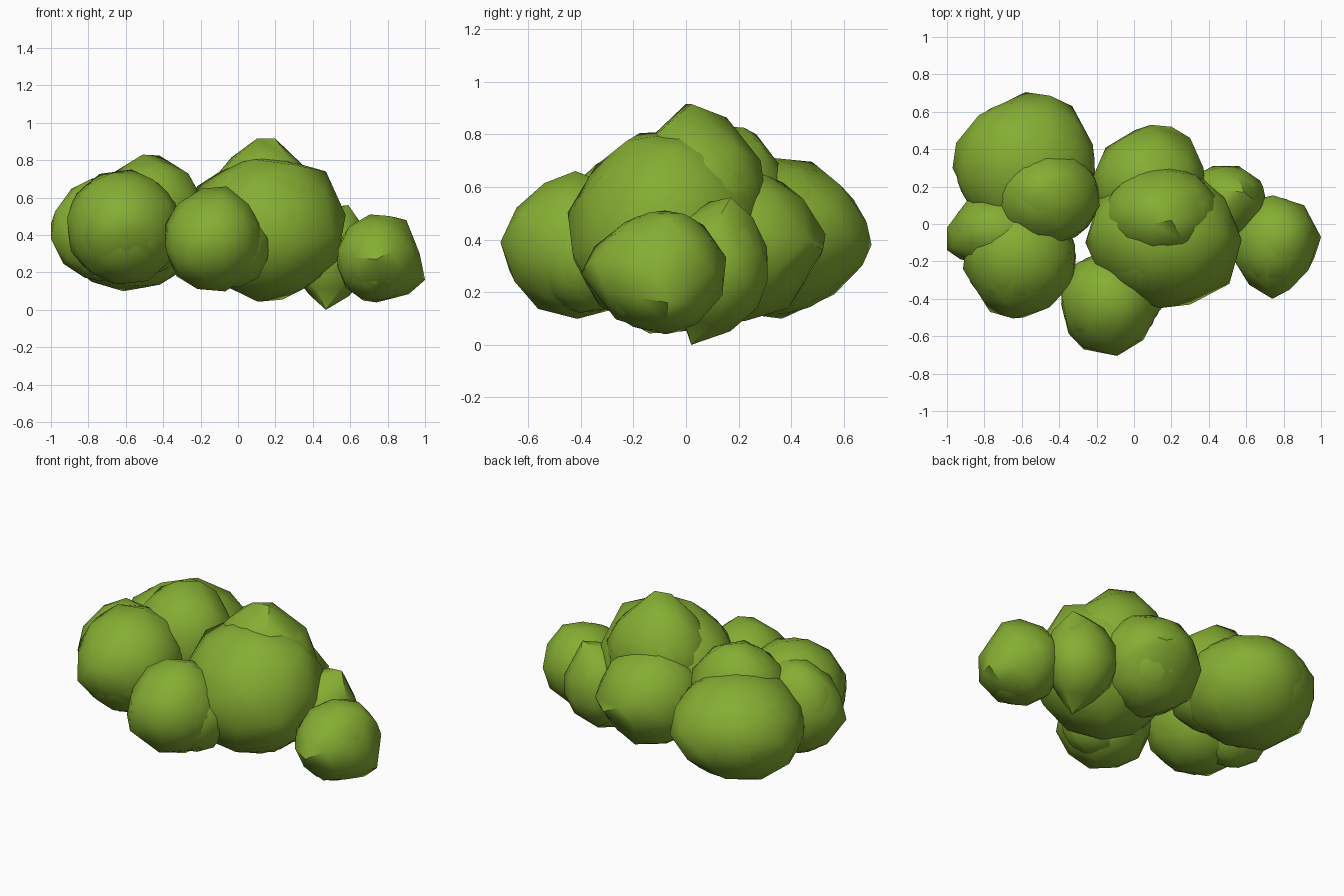
import bpy, bmesh, math, random
from mathutils import Vector, Euler

if "Cube" in bpy.data.objects:
    bpy.data.objects.remove(bpy.data.objects["Cube"])

random.seed(23)

leaf = bpy.data.materials.new("leaf green")
leaf.diffuse_color = (0.235, 0.42, 0.033, 1)
leaf.use_nodes = True
leaf.node_tree.nodes["Principled BSDF"].inputs["Base Color"].default_value = leaf.diffuse_color


def clump(name, centre, radii, pulls=(), jitter=0.035):
    """Two overlapping roughened balls; pulls draw the outer skin softly to tips."""
    bm = bmesh.new()
    c = Vector(centre)
    for s in range(2):
        verts = bmesh.ops.create_icosphere(bm, subdivisions=2 + s, radius=1)["verts"]
        turn = Euler([random.uniform(0, 6) for _ in range(3)]).to_matrix()
        for v in verts:
            d = turn @ v.co
            k = 0.985 if s else 1.025 + random.uniform(-jitter, jitter)
            v.co = c + Vector(d[i] * radii[i] * k for i in range(3))
        if s:
            continue
        used = set()
        for p in pulls:
            p = Vector(p)
            tip = min((v for v in verts if v not in used),
                      key=lambda v: (v.co - c).angle(p - c))
            used.add(tip)
            delta = p - tip.co
            tip.co = p
            for v in {e.other_vert(tip) for e in tip.link_edges} - used:
                if (v.co - c).dot(delta) > 0:
                    v.co += delta * 0.25
    mesh = bpy.data.meshes.new(name)
    bm.to_mesh(mesh)
    bm.free()
    mesh.materials.append(leaf)
    ob = bpy.data.objects.new(name, mesh)
    bpy.context.collection.objects.link(ob)
    bpy.ops.object.select_all(action='DESELECT')
    ob.select_set(True)
    bpy.context.view_layer.objects.active = ob
    bpy.ops.object.shade_smooth_by_angle(angle=math.radians(40))
    return ob


# left group
clump("back_left_clump", (-0.58, 0.31, 0.41), (0.38, 0.365, 0.305),
      [(-0.58, 0.705, 0.38), (-0.85, 0.55, 0.35), (-0.33, 0.63, 0.4), (-0.97, 0.3, 0.4)])
clump("upper_left_clump", (-0.465, 0.145, 0.5), (0.285, 0.26, 0.31),
      [(-0.51, 0.14, 0.83), (-0.42, 0.22, 0.825)])
clump("front_left_clump", (-0.61, -0.17, 0.44), (0.305, 0.305, 0.305),
      [(-0.59, -0.5, 0.4), (-0.77, -0.47, 0.38), (-0.88, -0.25, 0.4), (-0.31, -0.17, 0.42)])
clump("far_left_clump", (-0.73, -0.04, 0.43), (0.25, 0.2, 0.28),
      [(-1, -0.02, 0.46), (-1, -0.14, 0.38)])
# front lumps
clump("front_clump", (-0.13, -0.41, 0.37), (0.265, 0.265, 0.265),
      [(-0.09, -0.705, 0.39), (-0.27, -0.67, 0.28), (-0.06, -0.42, 0.66)])
clump("front_side_clump", (-0.04, -0.38, 0.33), (0.2, 0.2, 0.21),
      [(0.17, -0.42, 0.38)])
# central dome and its peak
clump("centre_clump", (0.16, -0.07, 0.43), (0.39, 0.37, 0.375),
      [(-0.22, 0.0, 0.66), (0.47, -0.05, 0.74), (-0.26, -0.1, 0.4), (0.51, -0.32, 0.4)])
clump("peak_clump", (0.15, 0.05, 0.56), (0.31, 0.255, 0.28),
      [(0.1, 0.0, 0.915), (0.2, 0.02, 0.915)])
clump("back_clump", (0.08, 0.21, 0.38), (0.3, 0.285, 0.285),
      [(0.09, 0.53, 0.42), (0.2, 0.52, 0.36), (0.3, 0.46, 0.4)])
# right end
clump("small_right_clump", (0.49, 0.12, 0.3), (0.21, 0.195, 0.235),
      [(0.59, 0.17, 0.56), (0.69, 0.2, 0.34), (0.47, 0.02, 0.0)])
clump("right_clump", (0.745, -0.1, 0.275), (0.22, 0.25, 0.23),
      [(1.0, -0.07, 0.16), (0.74, -0.4, 0.27), (0.9, -0.08, 0.48),
       (0.74, -0.08, 0.04), (0.91, 0.1, 0.28)])
